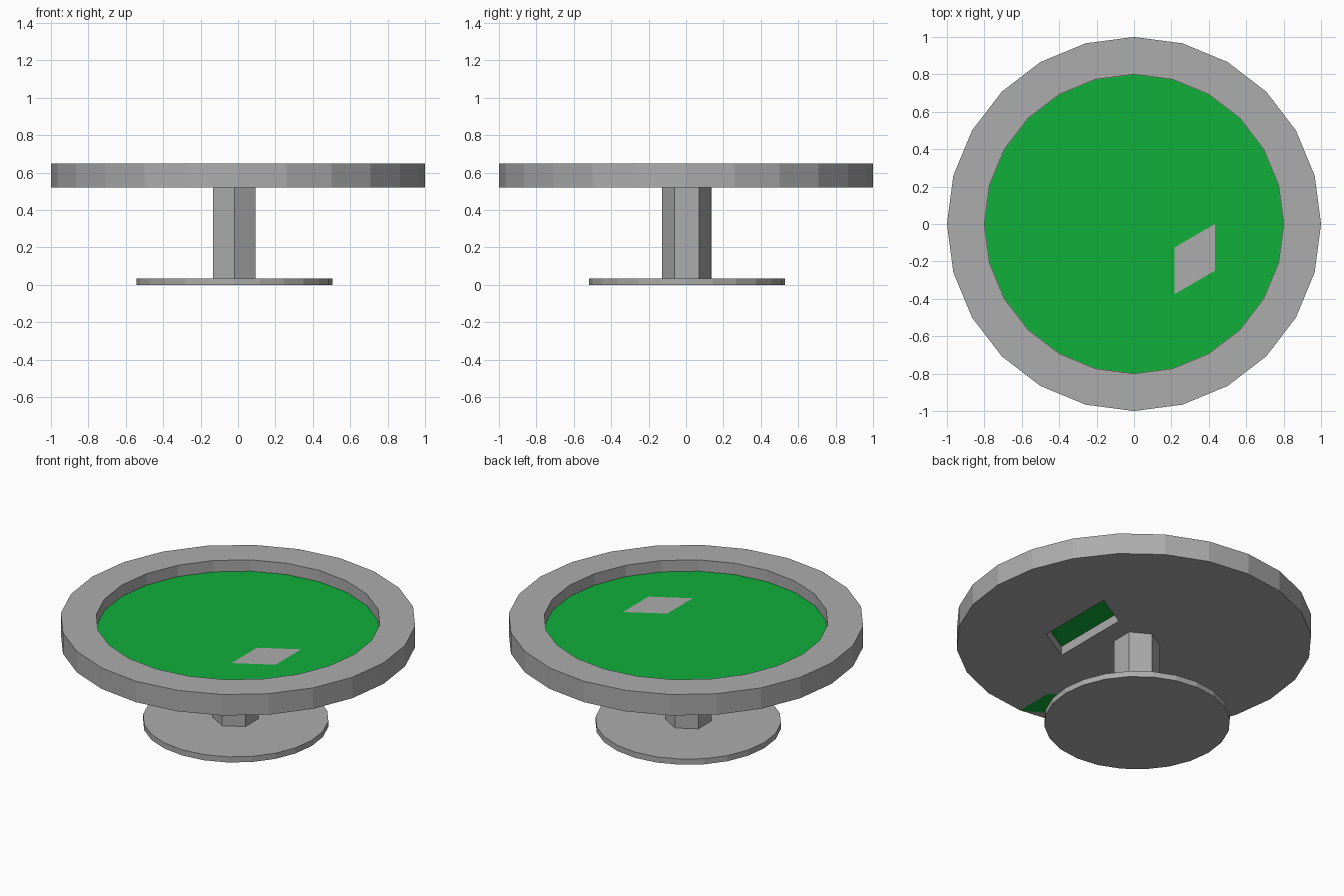
import bpy, bmesh
from math import cos, sin, pi

if "Cube" in bpy.data.objects:
    bpy.data.objects.remove(bpy.data.objects["Cube"])


def material(name, colour):
    m = bpy.data.materials.new(name)
    m.diffuse_color = (*colour, 1)
    m.use_nodes = True
    m.node_tree.nodes["Principled BSDF"].inputs["Base Color"].default_value = m.diffuse_color
    return m


green = material("green_felt", (0.005, 0.433, 0.043))
grey = material("mid_grey", (0.415, 0.415, 0.415))


def finish(name, bm, mat=grey):
    me = bpy.data.meshes.new(name)
    bm.to_mesh(me)
    bm.free()
    me.materials.append(mat)
    ob = bpy.data.objects.new(name, me)
    bpy.context.collection.objects.link(ob)
    return ob


def ring(r, n, cx=0, cy=0, start=0):
    return [(cx + r * cos(start + 2 * pi * i / n),
             cy + r * sin(start + 2 * pi * i / n)) for i in range(n)]


def stack(name, levels, mat=grey):
    """Closed solid through a list of (outline points, z) levels."""
    bm = bmesh.new()
    rows = [[bm.verts.new((x, y, z)) for x, y in pts] for pts, z in levels]
    n = len(rows[0])
    for a, b in zip(rows, rows[1:]):
        for i in range(n):
            j = (i + 1) % n
            bm.faces.new((a[i], a[j], b[j], b[i]))
    bm.faces.new(rows[0])
    bm.faces.new(rows[-1])
    bmesh.ops.recalc_face_normals(bm, faces=bm.faces)
    return finish(name, bm, mat)


def sheet(name, pts, z, mat=grey, down=False):
    bm = bmesh.new()
    f = bm.faces.new([bm.verts.new((x, y, z)) for x, y in pts])
    f.normal_update()
    if (f.normal.z < 0) != down:
        f.normal_flip()
    return finish(name, bm, mat)


# Table body: 24-sided tray with a raised rim
N = 24
outer, inner = ring(1, N), ring(0.8, N)
table = stack("table_top", [(outer, 0.52), (outer, 0.65), (inner, 0.65), (inner, 0.576)])

# Slanted slot cut through the floor of the tray
slot_outline = [(0.217, -0.375), (0.433, -0.25), (0.433, 0.25), (0.217, 0.125)]
slot = stack("slot_cutter", [(slot_outline, 0.45), (slot_outline, 0.62)])
slot.hide_render = True
slot.hide_viewport = True
cut = table.modifiers.new("slot", 'BOOLEAN')
cut.operation = 'DIFFERENCE'
cut.solver = 'EXACT'
cut.object = slot

# Green playing surface and the grey card lying on it
felt = ring(0.799, N)
stack("playing_surface", [(felt, 0.577), (felt, 0.58)], green)
sheet("card", [(0.217, -0.375), (0.433, -0.25), (0.433, 0), (0.217, -0.125)], 0.582)

# Green patch on the underside near the front rim
sheet("underside_patch", [(0, -1), (0, -0.75), (-0.217, -0.625), (-0.217, -0.875)],
      0.518, green, down=True)

# Hexagonal stem and round foot
hexagon = ring(0.131, 6, -0.02, 0.004, pi / 2)
stack("stem", [(hexagon, 0.03), (hexagon, 0.525)])
disc = ring(0.523, N, -0.019, 0.005)
stack("foot", [(disc, 0), (disc, 0.035)])
